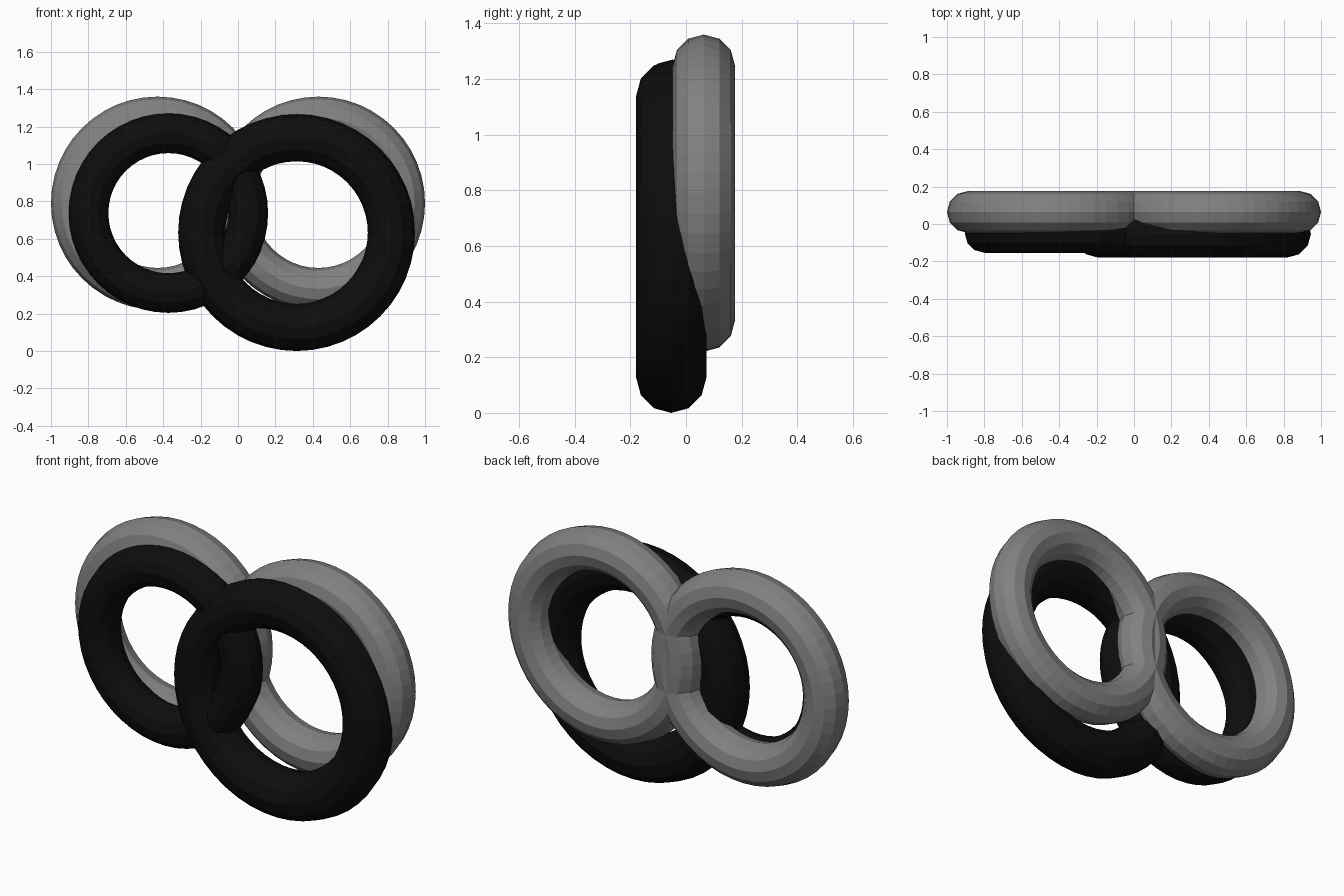
import bpy
import math

if "Cube" in bpy.data.objects:
    bpy.data.objects.remove(bpy.data.objects["Cube"])


def material(name, color):
    m = bpy.data.materials.new(name)
    m.diffuse_color = (*color, 1)
    m.use_nodes = True
    m.node_tree.nodes["Principled BSDF"].inputs["Base Color"].default_value = m.diffuse_color
    return m


grey = material("mid grey", (0.22, 0.22, 0.22))
black = material("black", (0.004, 0.004, 0.004))


# Upright ring facing the front, given by its centre, path radius and tube radius
def ring(name, center, major, minor, mat):
    bpy.ops.mesh.primitive_torus_add(
        major_segments=48, minor_segments=12,
        major_radius=major, minor_radius=minor,
        location=center, rotation=(math.pi / 2, 0, 0))
    ob = bpy.context.object
    ob.name = name
    ob.data.materials.append(mat)
    return ob


# Matching pair of rear rings
for side, name in ((-1, "left"), (1, "right")):
    ring(f"rear_ring_{name}", (side * 0.43, 0.064, 0.79), 0.458, 0.112, grey)

# Front rings: smaller on the left, larger on the right
ring("front_ring_left", (-0.372, -0.048, 0.737), 0.427, 0.106, black)
ring("front_ring_right", (0.313, -0.053, 0.633), 0.507, 0.126, black)
